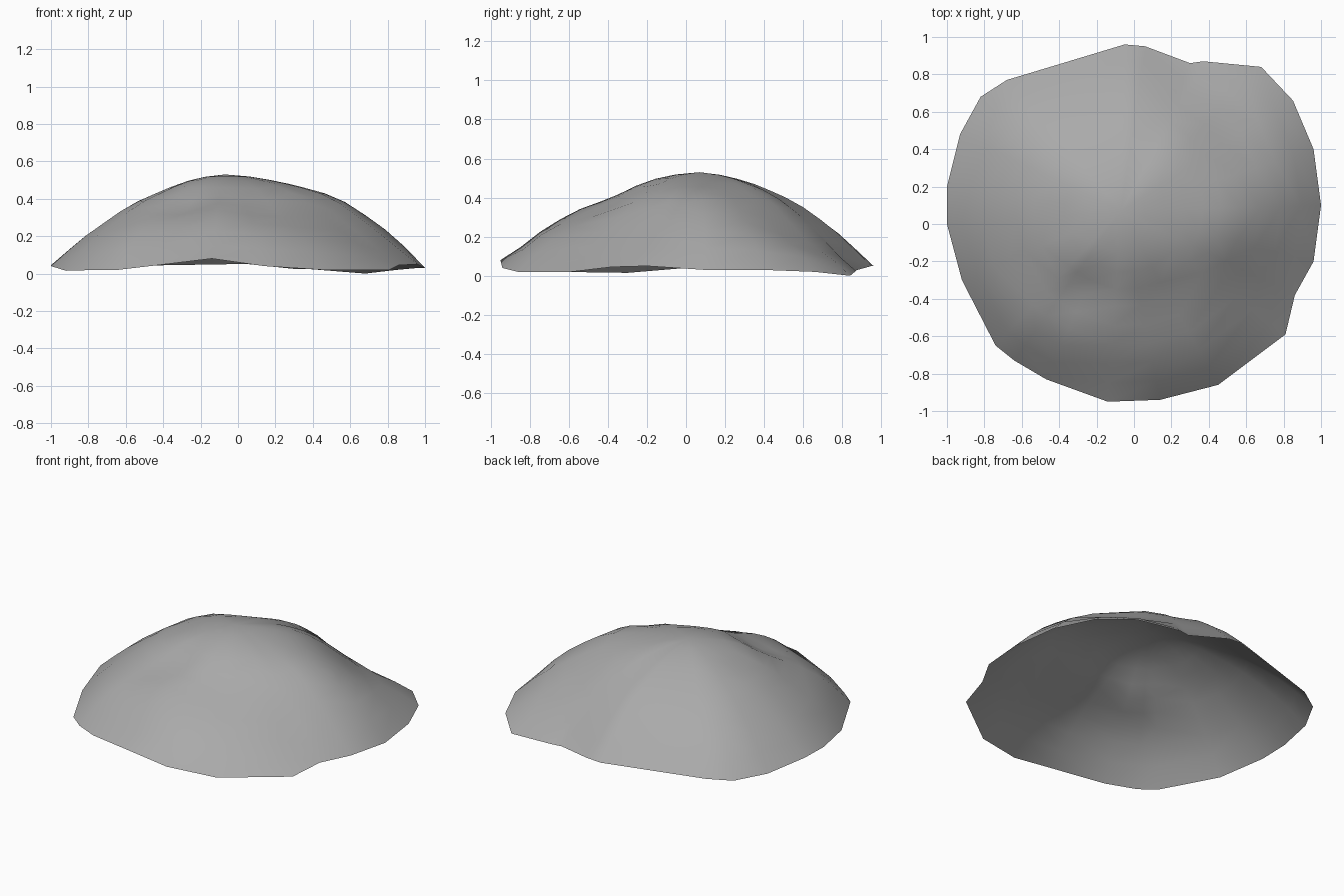
import bpy
import bmesh
import math
from mathutils import Vector

cube = bpy.data.objects.get("Cube")
if cube:
    bpy.data.objects.remove(cube, do_unlink=True)

# Ragged rim of the mound, counter-clockwise from the left side
RIM = [
    (1, .1, .03), (.96, .4, .03), (.85, .66, .02), (.68, .84, 0),
    (.37, .87, .025), (.3, .86, .025), (.06, .95, .05), (-.05, .96, .05),
    (-.68, .77, .04), (-.82, .68, .03), (-.93, .48, .03), (-1, .2, .045),
    (-1, 0, .04), (-.92, -.3, .015), (-.74, -.65, .02), (-.64, -.73, .02),
    (-.47, -.83, .04), (-.14, -.95, .08), (.14, -.94, .04), (.45, -.86, .02),
    (.81, -.59, .02), (.86, -.38, .045), (.96, -.2, .05),
]
PEAK = Vector((-.07, .07, .53))

# Fraction of the way to the rim, and the height there
PROFILE = [(.12, .52), (.22, .502), (.32, .478), (.41, .447), (.5, .41),
           (.6, .355), (.7, .285), (.8, .21), (.9, .12)]

# Swellings and hollows: x, y, spread, height
BUMPS = [
    (.48, .58, .18, -.1),     # back left gully
    (.5, -.42, .19, -.055),   # front left hollow
    (.63, -.58, .1, -.025),   # bench near the front rim
    (.12, -.43, .14, -.06),   # gully beside the ridge
    (-.27, -.38, .11, -.06),  # pit below the ledge
    (-.5, -.3, .12, -.025),   # valley on the right flank
    (-.42, .02, .08, -.015),  # dip beside the ledge
    (-.65, .1, .2, -.025),    # right flank
    (.5, -.05, .13, .025),    # left shoulder
    (.65, .1, .13, .02),      # left spur
    (.84, .2, .09, .02),      # swelling above the left rim
    (-.3, .52, .19, -.035),   # back right hollow
    (.15, .66, .11, .015),    # back spur
]


def relief(x, y):
    return sum(h * math.exp(-((x - bx) ** 2 + (y - by) ** 2) / (2 * s * s))
               for bx, by, s, h in BUMPS)


def make_material(name, colour):
    mat = bpy.data.materials.new(name)
    mat.use_nodes = True
    mat.diffuse_color = colour
    mat.node_tree.nodes["Principled BSDF"].inputs["Base Color"].default_value = colour
    return mat


def build_mound():
    bm = bmesh.new()
    count = len(RIM)
    top = bm.verts.new(PEAK)
    rings = []
    # Rings from the peak outwards
    for t, height in PROFILE:
        ring = []
        for corner in RIM:
            p = PEAK.lerp(Vector(corner), t)
            p.z = height + relief(p.x, p.y) + corner[2] * t ** 4 * .5
            ring.append(bm.verts.new(p))
        rings.append(ring)
    rings.append([bm.verts.new(corner) for corner in RIM])

    for i in range(count):
        j = (i + 1) % count
        bm.faces.new((top, rings[0][i], rings[0][j]))
        for inner, outer in zip(rings, rings[1:]):
            bm.faces.new((inner[i], outer[i], outer[j], inner[j]))
    bmesh.ops.triangulate(bm, faces=bm.faces[:])

    mesh = bpy.data.meshes.new("rock_mound")
    bm.to_mesh(mesh)
    bm.free()
    return bpy.data.objects.new("rock_mound", mesh)


# Open rock shell, shaded smooth
mound = build_mound()
bpy.context.collection.objects.link(mound)
mound.data.materials.append(make_material("stone grey", (.4, .4, .4, 1)))
bpy.ops.object.select_all(action='DESELECT')
mound.select_set(True)
bpy.context.view_layer.objects.active = mound
bpy.ops.object.shade_smooth_by_angle(angle=math.radians(60))
